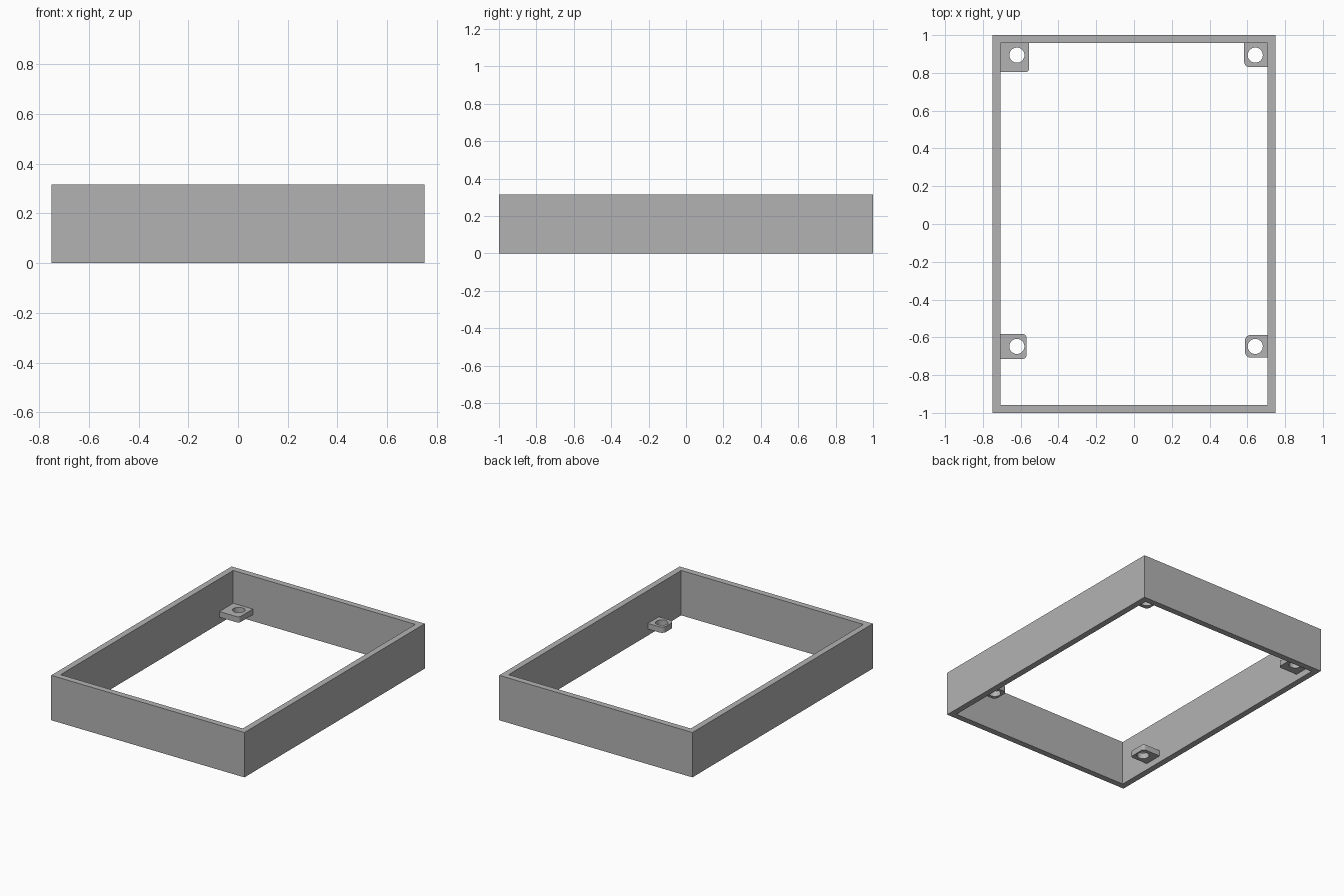
import bpy
import bmesh
from math import cos, sin, pi

cube = bpy.data.objects.get("Cube")
if cube:
    bpy.data.objects.remove(cube)

HALF_X, HALF_Y, HEIGHT, WALL = 0.75, 1.0, 0.315, 0.043
IN_X, IN_Y = HALF_X - WALL, HALF_Y - WALL
TAB_Z, TAB_THICK, HOLE_R = 0.045, 0.04, 0.04

grey = bpy.data.materials.new("plain grey")
grey.use_nodes = True
grey.diffuse_color = (0.45, 0.45, 0.45, 1)
grey.node_tree.nodes["Principled BSDF"].inputs["Base Color"].default_value = grey.diffuse_color


def rectangle(x0, x1, y0, y1, rounded=(), radius=0.0, steps=6):
    """Outline of a rectangle; corners 0-3 run anticlockwise from the +x +y one."""
    points = []
    corners = [(x1, y1, -1, -1), (x0, y1, 1, -1), (x0, y0, 1, 1), (x1, y0, -1, 1)]
    for i, (x, y, sx, sy) in enumerate(corners):
        if i not in rounded:
            points.append((x, y))
            continue
        cx, cy = x + sx * radius, y + sy * radius
        for s in range(steps + 1):
            a = (i + s / steps) * pi / 2
            points.append((cx + radius * cos(a), cy + radius * sin(a)))
    return points


def circle(cx, cy, r, sides=32):
    return [(cx + r * cos(2 * pi * i / sides), cy + r * sin(2 * pi * i / sides))
            for i in range(sides)]


def plate(name, outer, inner, z, height):
    """Extrude the area between two outlines into a solid."""
    bm = bmesh.new()
    edges = []
    for loop in (outer, inner):
        verts = [bm.verts.new((x, y, z)) for x, y in loop]
        edges += [bm.edges.new((v, verts[i - 1])) for i, v in enumerate(verts)]
    bmesh.ops.triangle_fill(bm, edges=edges, use_beauty=True, normal=(0, 0, 1))
    top = bmesh.ops.extrude_face_region(bm, geom=bm.faces[:])["geom"]
    moved = [g for g in top if isinstance(g, bmesh.types.BMVert)]
    bmesh.ops.translate(bm, verts=moved, vec=(0, 0, height))
    bmesh.ops.recalc_face_normals(bm, faces=bm.faces[:])
    mesh = bpy.data.meshes.new(name)
    bm.to_mesh(mesh)
    bm.free()
    mesh.materials.append(grey)
    obj = bpy.data.objects.new(name, mesh)
    bpy.context.collection.objects.link(obj)
    bpy.ops.object.select_all(action="DESELECT")
    obj.select_set(True)
    bpy.context.view_layer.objects.active = obj
    bpy.ops.object.shade_smooth_by_angle(angle=pi / 6)
    return obj


# Open rectangular frame
plate("frame_wall", rectangle(-HALF_X, HALF_X, -HALF_Y, HALF_Y),
      rectangle(-IN_X, IN_X, -IN_Y, IN_Y), 0, HEIGHT)

# Screw tabs: name, x range, y range, rounded corners, radius, hole centre
tabs = [
    ("back_tab_minus_x", -IN_X, -0.555, 0.804, IN_Y, (3,), 0.02, -0.62, 0.894),
    ("back_tab_plus_x", 0.583, IN_X, 0.83, IN_Y, (2,), 0.03, 0.642, 0.894),
    ("front_tab_minus_x", -IN_X, -0.569, -0.714, -0.582, (0, 3), 0.02, -0.62, -0.648),
    ("front_tab_plus_x", 0.588, IN_X, -0.708, -0.587, (1, 2), 0.03, 0.642, -0.648),
]
for name, x0, x1, y0, y1, rounded, radius, hx, hy in tabs:
    plate(name, rectangle(x0, x1, y0, y1, rounded, radius),
          circle(hx, hy, HOLE_R), TAB_Z, TAB_THICK)
